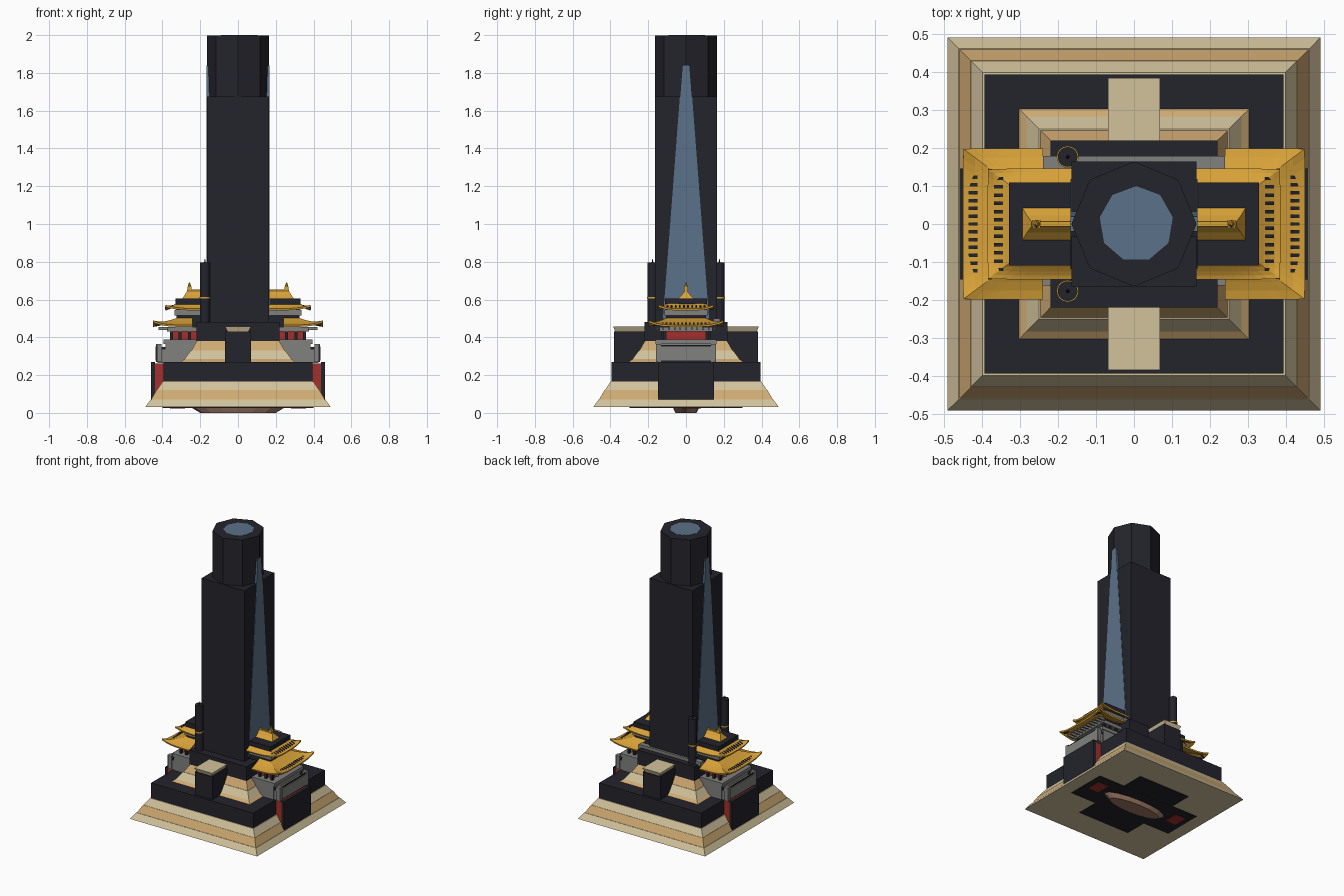
import bpy, bmesh, math

old = bpy.data.objects.get("Cube")
if old:
    bpy.data.objects.remove(old, do_unlink=True)


def material(name, r, g, b):
    m = bpy.data.materials.new(name)
    m.use_nodes = True
    m.diffuse_color = (r, g, b, 1)
    node = m.node_tree.nodes["Principled BSDF"]
    node.inputs["Base Color"].default_value = (r, g, b, 1)
    node.inputs["Roughness"].default_value = 0.8
    return m


DARK = material("dark_slate", 0.017, 0.017, 0.025)
BEIGE = material("light_sandstone", 0.64, 0.54, 0.33)
TAN = material("tan_sandstone", 0.62, 0.40, 0.17)
GOLD = material("gold_tile", 0.68, 0.36, 0.04)
RED = material("red_wall", 0.37, 0.03, 0.025)
BLUE = material("blue_glass", 0.105, 0.165, 0.25)
GREY = material("grey_stone", 0.22, 0.22, 0.215)
BROWN = material("brown_earth", 0.34, 0.19, 0.13)


def finish(name, bm, mat):
    bmesh.ops.recalc_face_normals(bm, faces=bm.faces)
    mesh = bpy.data.meshes.new(name)
    bm.to_mesh(mesh)
    bm.free()
    mesh.materials.append(mat)
    ob = bpy.data.objects.new(name, mesh)
    bpy.context.collection.objects.link(ob)
    return ob


def frustum(name, mat, low, high, z0, z1, cx=0, cy=0):
    """Four-sided block; low and high are half sizes in x and y."""
    bm = bmesh.new()
    bmesh.ops.create_cube(bm, size=2)
    for v in bm.verts:
        hx, hy = high if v.co.z > 0 else low
        v.co = (cx + v.co.x * hx, cy + v.co.y * hy, z1 if v.co.z > 0 else z0)
    return finish(name, bm, mat)


def box(name, mat, x, y, z):
    half = ((x[1] - x[0]) / 2, (y[1] - y[0]) / 2)
    return frustum(name, mat, half, half, z[0], z[1], sum(x) / 2, sum(y) / 2)


def square(name, mat, a, b, z0, z1):
    return frustum(name, mat, (a, a), (b, b), z0, z1)


def round_part(name, mat, sides, r0, r1, z0, z1, cx=0, cy=0, sx=1, sy=1):
    bm = bmesh.new()
    bmesh.ops.create_cone(bm, cap_ends=True, segments=sides, radius1=r0,
                          radius2=r1, depth=z1 - z0)
    for v in bm.verts:
        v.co = (cx + v.co.x * sx, cy + v.co.y * sy, v.co.z + (z0 + z1) / 2)
    return finish(name, bm, mat)


def roof_height(t, z0, z1):
    return z0 + (z1 - z0) * t ** 1.4


def wing_roof(name, side, x0, x1, y, inset, z0, z1, lift):
    """Concave three-sided skirt roof with upturned outer corners."""
    bm = bmesh.new()
    n, rows = 8, 5
    grid = []
    for j in range(rows):
        t = j / (rows - 1)
        xe, ye = x1 - inset * t, y - inset * 0.75 * t
        z = roof_height(t, z0, z1)
        path = []
        for i in range(n):
            a = i / n
            path.append((x0 + (xe - x0) * a, -ye, a))
        for i in range(2 * n + 1):
            a = i / n - 1
            path.append((xe, ye * a, abs(a)))
        for i in range(n - 1, -1, -1):
            a = i / n
            path.append((x0 + (xe - x0) * a, ye, a))
        grid.append([bm.verts.new((side * px, py, z + lift * a ** 4 * (1 - t) ** 2))
                     for px, py, a in path])
    for lo, hi in zip(grid, grid[1:]):
        for i in range(len(lo) - 1):
            bm.faces.new((lo[i], lo[i + 1], hi[i + 1], hi[i]))
    ob = finish(name, bm, GOLD)
    mod = ob.modifiers.new("thickness", "SOLIDIFY")
    mod.thickness = 0.01
    mod.offset = 0


def dashes(name, side, x, ymax, count, z):
    """Row of small dark tile slots along the end slope."""
    bm = bmesh.new()
    for i in range(count):
        y = -ymax + 2 * ymax * i / (count - 1)
        for v in bmesh.ops.create_cube(bm, size=1)["verts"]:
            inner = 0.005 if v.co.x < 0 else -0.005
            v.co = (side * (x + v.co.x * 0.024), y + v.co.y * 0.009,
                    z + v.co.z * 0.008 + inner)
    finish(name, bm, DARK)


# Stepped plinth
square("plinth_lower", BEIGE, 0.492, 0.463, 0.03, 0.07)
square("plinth_middle", TAN, 0.46, 0.432, 0.07, 0.12)
square("plinth_upper", BEIGE, 0.43, 0.40, 0.12, 0.165)
square("terrace", DARK, 0.395, 0.395, 0.16, 0.27)
square("step_lower", TAN, 0.303, 0.283, 0.27, 0.285)
square("step_middle", BEIGE, 0.283, 0.25, 0.285, 0.33)
square("step_upper", TAN, 0.247, 0.215, 0.33, 0.385)
square("tower_footing", DARK, 0.22, 0.22, 0.38, 0.48)

# Front and back piers with flared stone caps
for s, where in ((-1, "front"), (1, "back")):
    frustum(where + "_pier", DARK, (0.068, 0.09), (0.068, 0.09), 0.27, 0.43, 0, s * 0.29)
    frustum(where + "_pier_cap", BEIGE, (0.055, 0.085), (0.069, 0.095), 0.43, 0.457, 0, s * 0.29)

# Tower shaft, octagonal crown and glass
square("tower_shaft", DARK, 0.165, 0.165, 0.48, 1.675)
round_part("tower_crown", DARK, 8, 0.165, 0.165, 1.67, 1.998)
frustum("tapered_glass", BLUE, (0.167, 0.122), (0.167, 0.02), 0.5, 1.84)
round_part("roof_glass", BLUE, 9, 0.1, 0.1, 1.995, 2.0, cx=0.006, sx=0.98)

# Columns on the footing corners
for s, where in ((-1, "front"), (1, "back")):
    at = dict(cx=-0.175, cy=s * 0.177)
    round_part(where + "_column", DARK, 20, 0.026, 0.026, 0.48, 0.795, **at)
    round_part(where + "_column_ring", GOLD, 20, 0.029, 0.029, 0.605, 0.613, **at)
    round_part(where + "_column_tip", DARK, 8, 0.005, 0.001, 0.795, 0.815, **at)
box("back_ledge", GREY, (-0.24, 0.24), (0.145, 0.18), (0.47, 0.5))


# Side pavilions
def pavilion(s, where):
    def part(name, mat, x0, x1, y, z0, z1, cy=0):
        xs = sorted((s * x0, s * x1))
        return box(where + "_" + name, mat, xs, (cy - y, cy + y), (z0, z1))

    # Gate block and stone storey
    part("gate_core", RED, 0.3, 0.44, 0.143, 0.07, 0.262)
    part("gate_end", DARK, 0.44, 0.46, 0.147, 0.07, 0.27)
    part("stone_storey", GREY, 0.2, 0.385, 0.157, 0.27, 0.385)
    part("balcony", GREY, 0.38, 0.425, 0.15, 0.265, 0.335)
    part("balcony_frame", DARK, 0.425, 0.431, 0.158, 0.27, 0.36)
    part("balcony_panel", GREY, 0.431, 0.437, 0.135, 0.277, 0.352)
    part("cornice", GREY, 0.2, 0.395, 0.162, 0.365, 0.388)
    for y in (-0.145, 0.145):
        part("balcony_post", GREY, 0.405, 0.435, 0.013, 0.27, 0.365, y)
        part("balcony_rail", DARK, 0.38, 0.43, 0.008, 0.335, 0.35, y)

    # Red hall with posts and brackets
    part("red_hall", RED, 0.2, 0.345, 0.105, 0.385, 0.44)
    for y in (-0.125, 0.125):
        for x in (0.25, 0.3, 0.345):
            part("hall_post", DARK, x, x + 0.015, 0.008, 0.385, 0.44, y)
    part("lower_brackets", GREY, 0.2, 0.375, 0.14, 0.432, 0.455)
    part("upper_hall", DARK, 0.16, 0.325, 0.105, 0.45, 0.53)
    part("upper_brackets", GREY, 0.16, 0.335, 0.115, 0.515, 0.545)
    part("attic", DARK, 0.16, 0.33, 0.11, 0.53, 0.606)

    # Two skirt roofs with tile slots
    wing_roof(where + "_lower_roof", s, 0.24, 0.45, 0.198, 0.125, 0.46, 0.497, 0.024)
    wing_roof(where + "_upper_roof", s, 0.16, 0.385, 0.145, 0.06, 0.547, 0.575, 0.02)
    dashes(where + "_lower_slots", s, 0.425, 0.165, 17, 0.469)
    dashes(where + "_upper_slots", s, 0.357, 0.12, 12, 0.563)
    for i in range(11):
        part("eave_bracket", GREY, 0.37, 0.42, 0.004, 0.44, 0.455, -0.15 + i * 0.03)

    # Small ridge roof and finial
    frustum(where + "_top_roof_skirt", GOLD, (0.075, 0.044), (0.062, 0.022), 0.604, 0.625, s * 0.22)
    frustum(where + "_top_roof", GOLD, (0.062, 0.022), (0.05, 0.006), 0.625, 0.645, s * 0.22)
    part("ridge", GOLD, 0.16, 0.27, 0.006, 0.64, 0.653)
    part("finial", GOLD, 0.247, 0.268, 0.01, 0.645, 0.67)
    round_part(where + "_finial_tip", GOLD, 8, 0.009, 0.003, 0.67, 0.69, cx=s * 0.257)
    part("underside_red", RED, 0.28, 0.36, 0.05, 0.024, 0.03, 0.03)


pavilion(1, "left")
pavilion(-1, "right")

# Underside plates and earth lens
box("underside_strip", DARK, (-0.4, 0.4), (-0.14, 0.14), (0.026, 0.031))
box("underside_cross", DARK, (-0.2, 0.2), (-0.3, 0.3), (0.027, 0.031))
round_part("underside_lens", BROWN, 16, 0.2, 0.25, 0.0, 0.03, sy=0.28)
